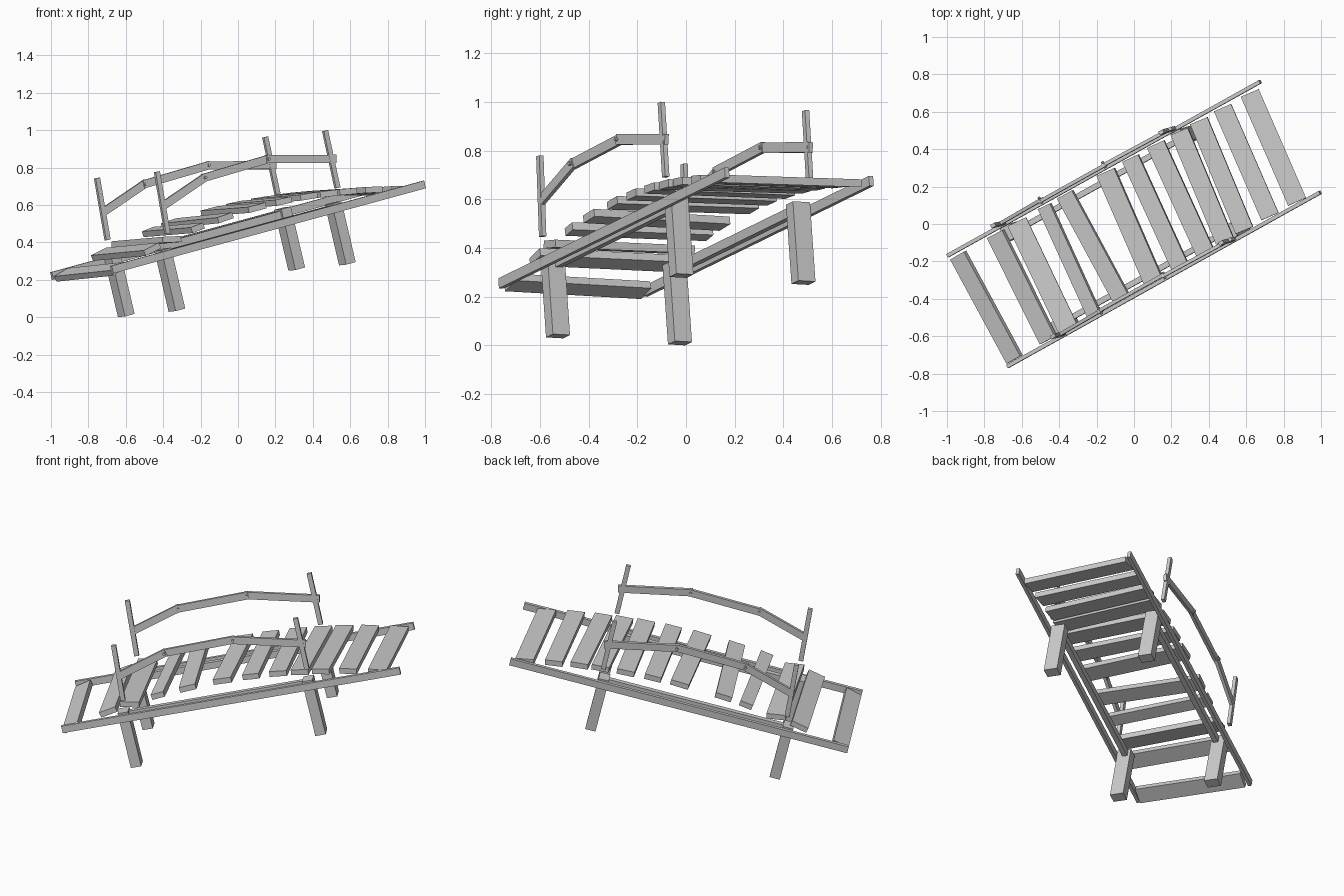
import bpy, bmesh, math
from mathutils import Matrix, Vector, Euler

if "Cube" in bpy.data.objects:
    bpy.data.objects.remove(bpy.data.objects["Cube"])

# Tilted frame of the bridge: u along, v across, w up from the deck
u = Vector((0.850, 0.473, 0.2315)).normalized()
w = u.cross(Vector((-0.481, 0.874, -0.052))).normalized()
v = w.cross(u)
FRAME = Matrix.Translation((0, 0, 0.465)) @ Matrix((u, v, w)).transposed().to_4x4()


def finish(name, bm, matrix):
    me = bpy.data.meshes.new(name)
    bm.to_mesh(me)
    bm.free()
    ob = bpy.data.objects.new(name, me)
    ob.matrix_world = FRAME @ matrix
    bpy.context.collection.objects.link(ob)


def box(name, pos, size, rot=(0, 0, 0)):
    bm = bmesh.new()
    bmesh.ops.create_cube(bm, size=1, matrix=Matrix.Diagonal((*size, 1)))
    finish(name, bm, Matrix.Translation(pos) @ Euler(rot).to_matrix().to_4x4())


def board(name, p, q, b, height, thick, extra=0.0):
    """Straight board in the side plane from p=(a,c) to q=(a,c)."""
    da, dc = q[0] - p[0], q[1] - p[1]
    box(name, ((p[0] + q[0]) / 2, b, (p[1] + q[1]) / 2),
        (math.hypot(da, dc) + extra, thick, height), (0, -math.atan2(dc, da), 0))


def pin(name, a, b, c):
    bm = bmesh.new()
    bmesh.ops.create_cone(bm, cap_ends=True, segments=8, radius1=0.008,
                          radius2=0.008, depth=0.04)
    finish(name, bm, Matrix.Translation((a, b, c)) @ Matrix.Rotation(math.pi / 2, 4, 'X'))


# Everything that exists on both sides of the bridge
rail = [(-0.584, 0.26), (-0.308, 0.345), (0.093, 0.352), (0.485, 0.26)]
posts = [((-0.603, 0.108), (-0.58, 0.443)), ((0.465, 0.105), (0.471, 0.418))]
for side, s in (("front", -1), ("back", 1)):
    box(f"{side}_stringer", (0, s * 0.337, 0), (1.965, 0.02, 0.042))
    box(f"{side}_inner_beam", (-0.09, s * 0.275, 0.0), (1.13, 0.03, 0.04))
    for i, a in enumerate((-0.625, 0.447)):
        box(f"{side}_leg_{i}", (a, s * 0.285, -0.138), (0.06, 0.08, 0.335))
    for i, (p, q) in enumerate(posts):
        board(f"{side}_post_{i}", p, q, s * 0.337, 0.027, 0.02)
    for i in range(3):
        board(f"{side}_handrail_{i}", rail[i], rail[i + 1],
              s * (0.337 - 0.004 * (i % 2)), 0.043, 0.018, 0.02)
    for i, (a, c) in enumerate(rail[1:3]):
        pin(f"{side}_rail_pin_{i}", a, s * 0.337, c)

# Arched deck of loose planks: position, width, yaw in degrees
planks = [(-0.933, 0.095, 0), (-0.695, 0.10, -2), (-0.56, 0.11, -3), (-0.385, 0.075, -4),
          (-0.23, 0.095, 0), (0.0, 0.105, -5), (0.16, 0.095, -4), (0.316, 0.10, -4),
          (0.449, 0.10, -6), (0.567, 0.10, -6), (0.715, 0.10, -5), (0.876, 0.105, -5)]
THICK = 0.032
for i, (a, width, yaw) in enumerate(planks):
    top = 0.13 - 0.12 * (a / 0.93) ** 2
    slope = -0.2 if i == 2 else -0.277 * a     # the third plank is knocked askew
    box(f"plank_{i + 1}", (a, -0.005, top - THICK / 2), (width, 0.635, THICK),
        (0, -math.atan(slope), math.radians(yaw)))
